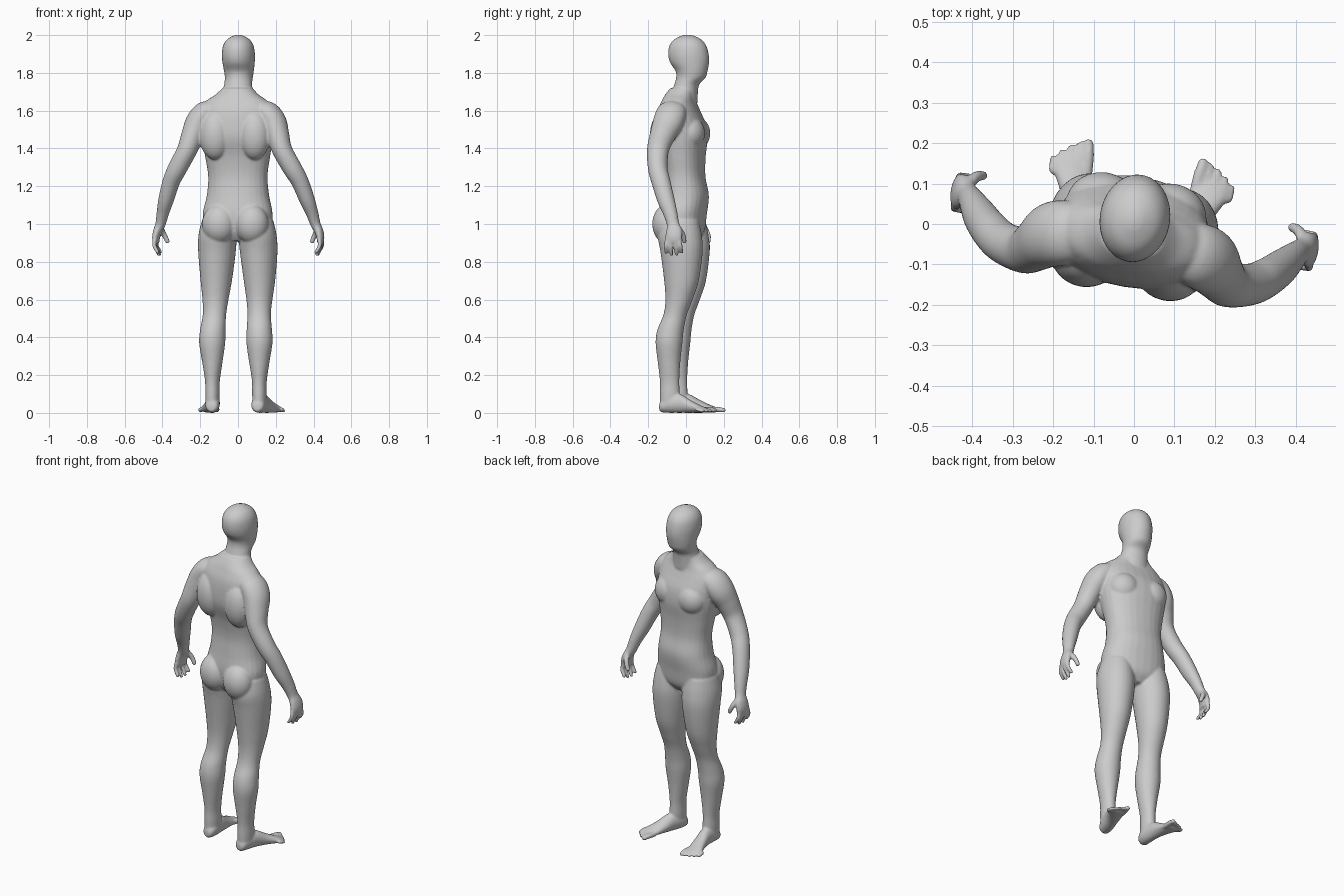
import bpy, bmesh, math
from mathutils import Vector, Matrix

bm = bmesh.new()
X, Y, Z = Vector((1, 0, 0)), Vector((0, 1, 0)), Vector((0, 0, 1))


def spline(p, sub):
    """Catmull-Rom through sections of any length."""
    out = []
    for i in range(len(p) - 1):
        a, b, c, d = p[max(i - 1, 0)], p[i], p[i + 1], p[min(i + 2, len(p) - 1)]
        for k in range(sub):
            t = k / sub
            out.append([0.5 * (2 * q + (r - o) * t + (2 * o - 5 * q + 4 * r - s) * t * t
                               + (3 * q - o - 3 * r + s) * t ** 3)
                        for o, q, r, s in zip(a, b, c, d)])
    return out + [list(p[-1])]


def tube(secs, ref, axis=None, side=1, sub=5, n=28, power=2.0):
    """Loft ellipses (x, y, z, half width along ref, half width across)."""
    secs = spline(secs, sub)
    pts = [Vector(s[:3]) for s in secs]
    rings = []
    for i, s in enumerate(secs):
        t = axis or (pts[min(i + 1, len(pts) - 1)] - pts[max(i - 1, 0)]).normalized()
        u = (ref - t * ref.dot(t)).normalized()
        v = t.cross(u)
        ring = []
        for k in range(n):
            c, d = math.cos(math.tau * k / n), math.sin(math.tau * k / n)
            c = math.copysign(abs(c) ** (2 / power), c)
            d = math.copysign(abs(d) ** (2 / power), d)
            p = pts[i] + u * c * s[3] + v * d * s[4]
            ring.append(bm.verts.new((p.x * side, p.y, p.z)))
        rings.append(ring)
    for a, b in zip(rings, rings[1:]):
        for k in range(n):
            bm.faces.new((a[k], a[(k + 1) % n], b[(k + 1) % n], b[k]))
    bm.faces.new(rings[0])
    bm.faces.new(rings[-1])


def ball(c, r, side=1):
    m = Matrix.Translation((c[0] * side, c[1], c[2])) @ Matrix.Diagonal((*r, 1))
    bmesh.ops.create_uvsphere(bm, u_segments=24, v_segments=16, radius=1, matrix=m)


def digit(a, b, c, r, side):
    """Rounded finger or toe through three points."""
    tube([(*a, r, r), (*b, r, r), (*c, r * 0.85, r * 0.85)], X + Y * 0.3, None, side, 4, 12)
    ball(c, (r * 0.87,) * 3, side)


# Torso, from crotch to base of neck
tube([(0, -.015, .91, .07, .07), (0, -.012, .96, .165, .105), (0, -.012, 1.05, .186, .118),
      (0, .0, 1.15, .166, .118), (0, -.005, 1.25, .158, .105), (0, -.012, 1.35, .172, .112),
      (0, -.022, 1.45, .19, .132), (0, -.028, 1.53, .195, .128), (0, -.038, 1.6, .195, .108),
      (0, -.038, 1.65, .165, .088), (0, -.03, 1.685, .115, .078), (0, -.015, 1.72, .08, .068)],
     X, Z, power=2.25)

# Neck and head
tube([(0, -.02, 1.64, .09, .08), (0, -.005, 1.7, .08, .068), (0, .005, 1.74, .074, .066),
      (0, .026, 1.775, .074, .078), (0, .03, 1.81, .079, .085), (0, .019, 1.855, .085, .104),
      (0, .013, 1.9, .087, .108), (0, .01, 1.945, .08, .098), (0, .009, 1.978, .059, .071),
      (0, .009, 1.997, .026, .031), (0, .009, 2.002, .006, .006)], X, Z)

for s in (1, -1):
    # Chest, shoulder blades and buttocks
    ball((.085, .035, 1.48), (.09, .08, .09), s)
    ball((.105, -.10, 1.47), (.085, .075, .13), s)
    ball((.088, -.085, 1.0), (.09, .08, .105), s)

    # Leg
    tube([(.105, -.015, 1.02, .085, .10), (.108, -.015, .94, .1, .117), (.112, -.005, .85, .099, .112),
          (.116, -.005, .7, .083, .092), (.118, -.018, .6, .069, .072), (.12, -.038, .52, .062, .062),
          (.125, -.062, .44, .067, .070), (.127, -.07, .37, .069, .071), (.126, -.07, .27, .054, .06),
          (.126, -.067, .17, .039, .052), (.126, -.066, .1, .038, .053), (.126, -.068, .04, .036, .05)],
         X, Z, s)

    # Foot and toes
    tube([(.122, -.122, .03, .016, .018), (.123, -.11, .036, .032, .033), (.125, -.07, .048, .039, .048),
          (.135, -.01, .05, .038, .05), (.152, .05, .034, .042, .034), (.17, .1, .022, .049, .021),
          (.175, .132, .016, .045, .014)], X, Y, s)
    for i in range(5):
        x, y, r = .139 + i * .0205, .178 - i * .004 - i * i * .0022, .0145 if i == 0 else .0105
        digit((x - .004, .1, .018), (x, y - .03, .018), (x + .004, y, r), r, s)

    # Shoulder and arm
    tube([(.12, -.045, 1.615, .065, .04), (.165, -.05, 1.59, .08, .062), (.202, -.062, 1.54, .081, .067),
          (.228, -.088, 1.47, .068, .061), (.256, -.108, 1.39, .058, .053), (.308, -.1, 1.295, .052, .051),
          (.345, -.077, 1.225, .05, .046), (.378, -.045, 1.13, .046, .041), (.4, -.018, 1.06, .038, .033),
          (.416, .0, 1.0, .033, .027), (.432, .008, .965, .042, .023), (.441, .008, .93, .045, .02),
          (.441, .007, .9, .042, .016)], Y, None, s)

    # Fingers and thumb
    for i, (y, tip) in enumerate(((-.032, .85), (-.007, .838), (.018, .838), (.042, .852))):
        digit((.441, y * .9, .92), (.444, y * 1.05, .885), (.424, y * 1.15, tip), .0115, s)
    digit((.422, .025, .985), (.405, .05, .945), (.388, .056, .908), .0145, s)

bmesh.ops.recalc_face_normals(bm, faces=bm.faces)
mesh = bpy.data.meshes.new("body")
bm.to_mesh(mesh)
bm.free()
body = bpy.data.objects.new("body", mesh)
bpy.context.collection.objects.link(body)

# Fuse all parts into one smooth skin
fuse = body.modifiers.new("fuse", 'REMESH')
fuse.mode = 'VOXEL'
fuse.voxel_size = 0.006
fuse.use_smooth_shade = True
soft = body.modifiers.new("soften", 'SMOOTH')
soft.factor = 0.5
soft.iterations = 7

# Whole figure is turned slightly
body.rotation_euler.z = math.radians(-9.5)

grey = bpy.data.materials.new("plain grey")
grey.diffuse_color = (.6, .6, .6, 1)
mesh.materials.append(grey)
